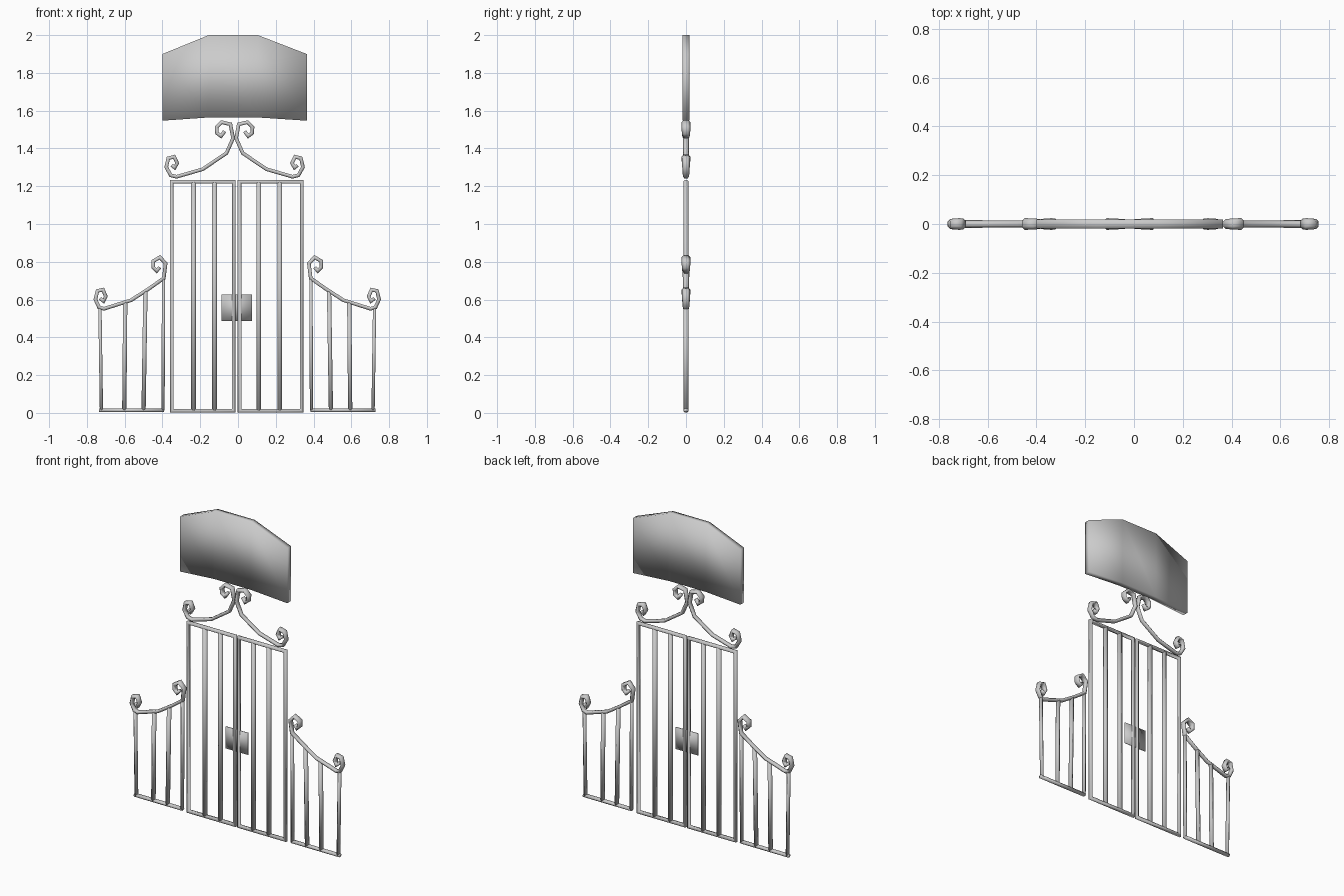
import bpy, bmesh, math
from mathutils import Vector

if "Cube" in bpy.data.objects:
    bpy.data.objects.remove(bpy.data.objects["Cube"])

SIDES = 6


def finish(name, bm):
    bmesh.ops.recalc_face_normals(bm, faces=bm.faces)
    me = bpy.data.meshes.new(name)
    bm.to_mesh(me)
    bm.free()
    for p in me.polygons:
        p.use_smooth = True
    ob = bpy.data.objects.new(name, me)
    bpy.context.collection.objects.link(ob)
    return ob


def sweep(bm, pts, half_w, depths, closed=False):
    """Sweep a six-sided section along an x/z path with mitred corners."""
    P = [Vector(p) for p in pts]
    n = len(P)
    rings = []
    for i, p in enumerate(P):
        a = P[i - 1] if (i > 0 or closed) else None
        b = P[(i + 1) % n] if (i < n - 1 or closed) else None
        d0 = (p - a).normalized() if a else (b - p).normalized()
        d1 = (b - p).normalized() if b else d0
        t = (d0 + d1).normalized()
        normal = Vector((-t.y, t.x))
        w = half_w / max(t.dot(d0), 0.7)
        ring = []
        for k in range(SIDES):
            ang = 2 * math.pi * (k + 0.5) / SIDES
            q = p + normal * w * math.cos(ang)
            ring.append(bm.verts.new((q.x, depths[i] * math.sin(ang), q.y)))
        rings.append(ring)
    for i in range(n if closed else n - 1):
        r, s = rings[i], rings[(i + 1) % n]
        for k in range(SIDES):
            j = (k + 1) % SIDES
            bm.faces.new((r[k], r[j], s[j], s[k]))
    if not closed:
        bm.faces.new(rings[0])
        bm.faces.new(rings[-1])


def pipe(name, pts, half_w=0.011, depths=None, closed=False):
    bm = bmesh.new()
    sweep(bm, pts, half_w, depths or [0.014] * len(pts), closed)
    return finish(name, bm)


def pair(name, pts, axis, **kw):
    """Left part plus its mirror image across x = axis."""
    pipe(name + "_left", pts, **kw)
    pipe(name + "_right", [(2 * axis - x, z) for x, z in pts], **kw)


def slab(name, outline, half):
    bm = bmesh.new()
    front = [bm.verts.new((x, -half, z)) for x, z in outline]
    back = [bm.verts.new((x, half, z)) for x, z in outline]
    bm.faces.new(front)
    bm.faces.new(back[::-1])
    n = len(outline)
    for i in range(n):
        j = (i + 1) % n
        bm.faces.new((front[i], back[i], back[j], front[j]))
    return finish(name, bm)


# Gate leaves: frame and two upright bars each
GATE = -0.007
pair("gate_frame", [(-0.351, 0.011), (-0.022, 0.011), (-0.022, 1.224), (-0.351, 1.224)],
     GATE, half_w=0.011, closed=True)
for i, x in enumerate((-0.235, -0.124)):
    pair(f"gate_bar_{i}", [(x, 0.012), (x, 1.222)], GATE, half_w=0.015)

# Lock plate in the middle
slab("lock_plate", [(-0.087, 0.487), (0.073, 0.487), (0.073, 0.627), (-0.087, 0.627)], 0.003)

# Side panels: bottom rail, uprights and scrolled top rail
PANEL = -0.004
pair("panel_bottom_rail", [(-0.735, 0.014), (-0.392, 0.014)], PANEL)
for i, (x0, x1, top) in enumerate(((-0.723, -0.731, 0.56), (-0.602, -0.597, 0.585),
                                   (-0.5, -0.49, 0.645), (-0.397, -0.394, 0.71))):
    pair(f"panel_bar_{i}", [(x0, 0.012), (x1, top)], PANEL,
         half_w=0.013 if i in (1, 2) else 0.01)
SCROLL_DEPTH = [0.015, 0.02, 0.022, 0.024, 0.022, 0.02, 0.017, 0.016, 0.015,
                0.015, 0.017, 0.02, 0.023, 0.024, 0.022, 0.02, 0.015]
rail = [(-0.731, 0.607), (-0.712, 0.591), (-0.70, 0.617), (-0.715, 0.652), (-0.744, 0.646),
        (-0.755, 0.601), (-0.736, 0.559), (-0.71, 0.551), (-0.567, 0.596), (-0.472, 0.657),
        (-0.393, 0.713), (-0.383, 0.792), (-0.414, 0.824), (-0.449, 0.803),
        (-0.449, 0.771), (-0.43, 0.752), (-0.414, 0.771)]
pair("panel_scroll_rail", rail, PANEL, depths=SCROLL_DEPTH)

# Crest scrolls above the gate
crest = [(-0.351, 1.311), (-0.335, 1.298), (-0.322, 1.322), (-0.338, 1.356), (-0.369, 1.348),
         (-0.38, 1.301), (-0.356, 1.258), (-0.325, 1.25), (-0.187, 1.29), (-0.061, 1.375),
         (-0.026, 1.454), (-0.04, 1.528), (-0.087, 1.539), (-0.113, 1.513),
         (-0.111, 1.481), (-0.09, 1.465), (-0.071, 1.491)]
pair("crest_scroll", crest, -0.018, depths=SCROLL_DEPTH)

# Arched sign board: three sections with a softly bent top and bottom
columns = ((-0.40, 1.547, 1.90), (-0.155, 1.564, 2.0), (0.105, 1.564, 2.0), (0.364, 1.547, 1.90))
bm = bmesh.new()
rings = [[bm.verts.new((x, y, z)) for y, z in ((-0.019, b), (0.019, b), (0.019, t), (-0.019, t))]
         for x, b, t in columns]
for r, s in zip(rings, rings[1:]):
    for k in range(4):
        j = (k + 1) % 4
        bm.faces.new((r[k], r[j], s[j], s[k]))
bm.faces.new(rings[0])
bm.faces.new(rings[-1])
finish("sign_board", bm)
